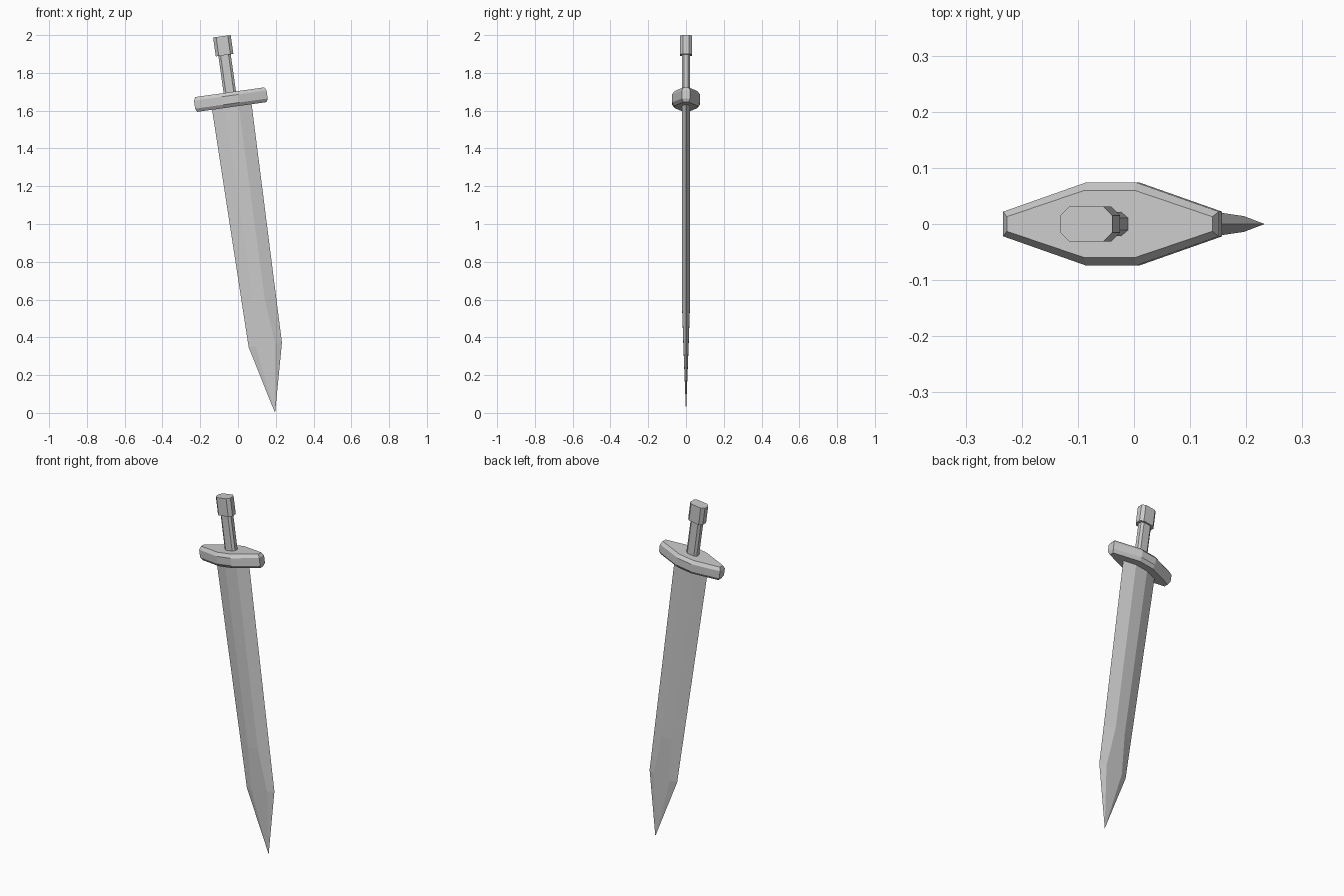
import bpy, bmesh, math

if "Cube" in bpy.data.objects:
    bpy.data.objects.remove(bpy.data.objects["Cube"])

TILT = math.radians(-8)
CENTRE = (0.0535, 0, 1.0075)


def loft(name, rings, tip=None):
    """Skin matching (x, y) cross-sections given as (height, points); optional end point."""
    bm = bmesh.new()
    loops = [[bm.verts.new((x, y, h)) for x, y in pts] for h, pts in rings]
    n = len(loops[0])
    for a, b in zip(loops, loops[1:]):
        for i in range(n):
            bm.faces.new((a[i], a[(i + 1) % n], b[(i + 1) % n], b[i]))
    bm.faces.new(loops[0])
    if tip is None:
        bm.faces.new(loops[-1])
    else:
        v = bm.verts.new(tip)
        for i in range(n):
            bm.faces.new((loops[-1][i], loops[-1][(i + 1) % n], v))
    bmesh.ops.recalc_face_normals(bm, faces=bm.faces[:])
    mesh = bpy.data.meshes.new(name)
    bm.to_mesh(mesh)
    bm.free()
    obj = bpy.data.objects.new(name, mesh)
    bpy.context.collection.objects.link(obj)
    obj.location = CENTRE
    obj.rotation_euler = (0, TILT, 0)
    return obj


def hexagon(edge, flat, thick):
    return [(edge, 0), (flat, thick), (-flat, thick),
            (-edge, 0), (-flat, -thick), (flat, -thick)]


def octagon(x, y, flat_x, flat_y):
    return [(x, flat_y), (flat_x, y), (-flat_x, y), (-x, flat_y),
            (-x, -flat_y), (-flat_x, -y), (flat_x, -y), (x, -flat_y)]


# Blade: bevelled hexagonal section, thinning to the point
loft("blade", [(0.64, hexagon(0.106, 0.037, 0.022)),
               (-0.415, hexagon(0.092, 0.031, 0.022)),
               (-0.654, hexagon(0.089, 0.052, 0.014))],
     tip=(0.001, 0, -1.018))

# Guard: long octagon with chamfered top and bottom rims
outer = octagon(0.194, 0.074, 0.045, 0.022)
inner = octagon(0.185, 0.060, 0.045, 0.013)
loft("guard", [(0.618, inner), (0.636, outer), (0.679, outer), (0.697, inner)])

# Grip and pommel: chamfered bars
grip = octagon(0.033, 0.021, 0.021, 0.011)
loft("grip", [(0.68, grip), (0.91, grip)])
pommel = octagon(0.047, 0.031, 0.031, 0.015)
loft("pommel", [(0.895, pommel), (0.996, pommel)])
